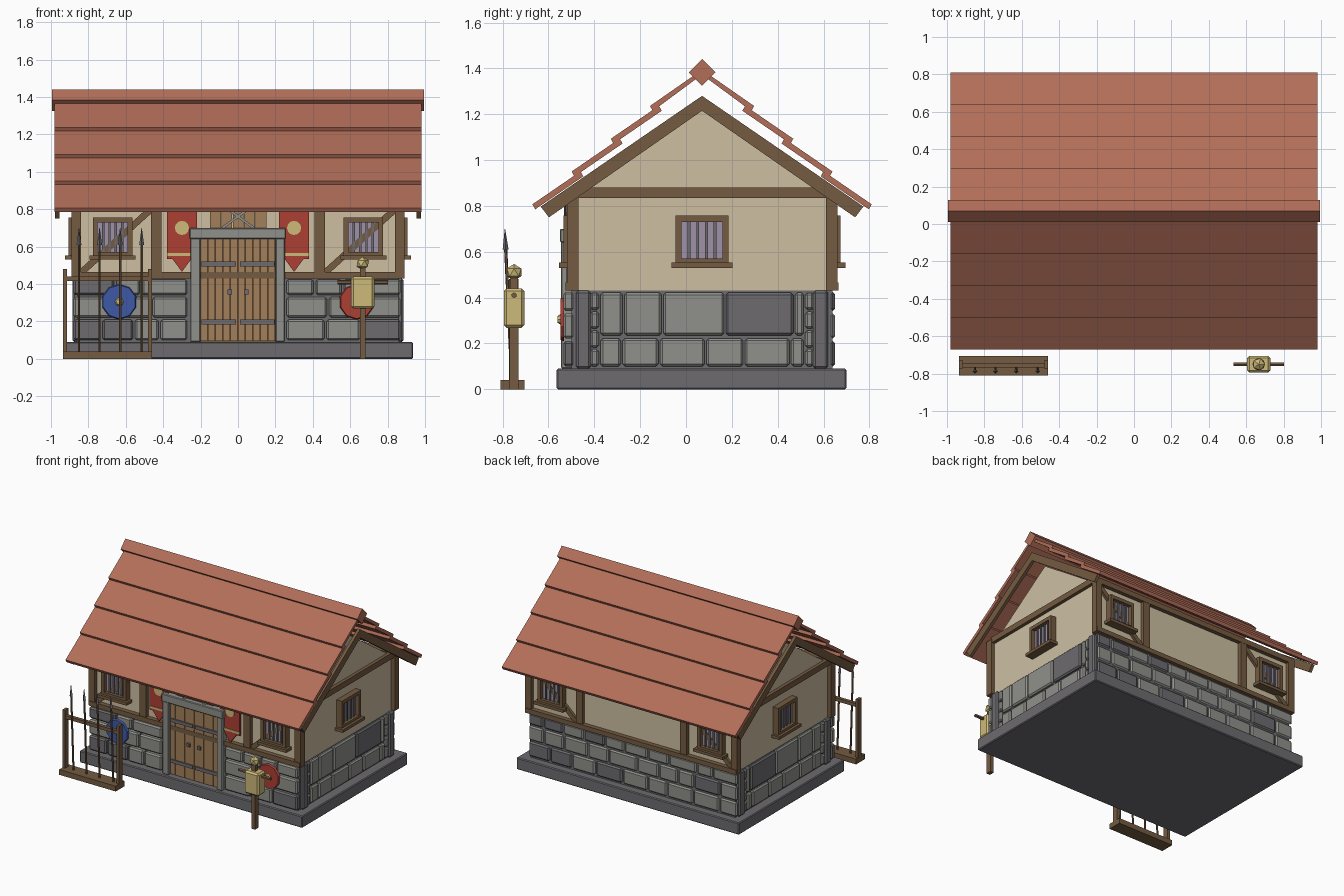
import bpy, bmesh, math, random
from mathutils import Vector, Matrix

if "Cube" in bpy.data.objects:
    bpy.data.objects.remove(bpy.data.objects["Cube"])

random.seed(4)
CY = 0.07  # building centre line in y


def material(name, r, g, b):
    m = bpy.data.materials.new(name)
    lin = [((c / 255 + 0.055) / 1.055) ** 2.4 for c in (r, g, b)]
    m.diffuse_color = (*lin, 1)
    m.use_nodes = True
    m.node_tree.nodes["Principled BSDF"].inputs["Base Color"].default_value = m.diffuse_color
    return m


ROOF = material("roof_tile", 178, 110, 89)
PLASTER = material("plaster", 205, 191, 162)
BEAM = material("beam_wood", 116, 91, 65)
PLANK = material("plank_wood", 164, 127, 90)
STONE = material("light_stone", 144, 144, 139)
DARK = material("dark_stone", 109, 107, 111)
RED = material("red_cloth", 172, 62, 52)
GOLD = material("straw_gold", 206, 186, 122)
BLUE = material("blue_paint", 62, 88, 165)
PANE = material("window_pane", 160, 146, 168)


def finish(name, bm, mat):
    bmesh.ops.recalc_face_normals(bm, faces=bm.faces[:])
    me = bpy.data.meshes.new(name)
    bm.to_mesh(me)
    bm.free()
    me.materials.append(mat)
    ob = bpy.data.objects.new(name, me)
    bpy.context.collection.objects.link(ob)
    return ob


def boxes(name, mat, items, bevel=0):
    """One object made of boxes given as (x0, x1, y0, y1, z0, z1)."""
    bm = bmesh.new()
    for x0, x1, y0, y1, z0, z1 in items:
        m = Matrix.Translation(((x0 + x1) / 2, (y0 + y1) / 2, (z0 + z1) / 2))
        bmesh.ops.create_cube(bm, size=1, matrix=m @ Matrix.Diagonal((abs(x1 - x0), abs(y1 - y0), abs(z1 - z0), 1)))
    if bevel:
        bmesh.ops.bevel(bm, geom=bm.edges[:], offset=bevel, segments=1, affect='EDGES')
    return finish(name, bm, mat)


def bar(name, mat, a, b, side, width, depth):
    """Square bar from a to b; depth along side, width across it."""
    a, b = Vector(a), Vector(b)
    d, s = (b - a).normalized(), Vector(side).normalized()
    rot = Matrix((d, s, d.cross(s))).transposed().to_4x4()
    bm = bmesh.new()
    bmesh.ops.create_cube(bm, size=1, matrix=Matrix.Translation((a + b) / 2) @ rot @
                          Matrix.Diagonal(((b - a).length, depth, width, 1)))
    return finish(name, bm, mat)


def cone(name, mat, a, b, r1, r2, n):
    a, b = Vector(a), Vector(b)
    rot = (b - a).to_track_quat('Z', 'Y').to_matrix().to_4x4()
    bm = bmesh.new()
    bmesh.ops.create_cone(bm, cap_ends=True, segments=n, radius1=r1, radius2=r2, depth=(b - a).length,
                          matrix=Matrix.Translation((a + b) / 2) @ rot)
    return finish(name, bm, mat)


def extrude(name, mat, pts, vec):
    bm = bmesh.new()
    f = bm.faces.new([bm.verts.new(p) for p in pts])
    r = bmesh.ops.extrude_face_region(bm, geom=[f])
    bmesh.ops.translate(bm, vec=vec, verts=[v for v in r["geom"] if isinstance(v, bmesh.types.BMVert)])
    return finish(name, bm, mat)


# Foundation, wall core and plaster body with gables
boxes("foundation", DARK, [(-.935, .935, -.565, .70, 0, .09)], .006)
boxes("wall_core", DARK, [(-.86, .86, -.50, .64, .09, .43)])
prof = [(-.56, .43), (.56, .43), (.56, .83), (0, 1.215), (-.56, .83)]
extrude("plaster_walls", PLASTER, [(-.86, CY + y, z) for y, z in prof], (1.72, 0, 0))

# Stone blocks: three courses front and back
light, dark = [], []
for z0, z1 in ((.10, .21), (.222, .33), (.342, .425)):
    for start, end, y0, y1 in ((-.88, -.26, -.535, -.49), (.26, .88, -.535, -.49), (-.88, .88, .63, .675)):
        x = start
        while x < end - .02:
            w = random.uniform(.13, .24)
            if end - x - w < .09:
                w = end - x
            (dark if random.random() < .18 else light).append((x, x + w - .012, y0, min(y1, .65), z0, z1))
            x += w
# Stone blocks: two courses and cornerstones on each end
upper = (-.377, -.273, -.103, .17, .472, .517)
lower = (-.377, -.28, -.117, .085, .253, .455, .517)
for s in (-1, 1):
    for ys, z0, z1 in ((upper, .235, .422), (lower, .10, .222)):
        for i, (a, b) in enumerate(zip(ys, ys[1:])):
            big_dark = ys is upper and i == 3
            (dark if big_dark else light).append((s * .84, s * .88, a + .004, b - .004, z0, z1))
    for m in (-1, 1):
        y0, y1 = sorted((CY + m * .485, CY + m * .55))
        dark.append((s * .82, s * .885, y0, y1, .09, .43))
        for k in range(4):
            z = .10 + k * .082
            y0, y1 = sorted((CY + m * .45, CY + m * .487))
            light.append((s * .84, s * .88, y0, y1, z, z + .075))
boxes("light_blocks", STONE, light, .010)
boxes("dark_blocks", DARK, dark, .010)

# Timber frame: posts, sills, top plates, braces
frame = []
for s in (-1, 1):
    y0, y1 = sorted((CY + s * .54, CY + s * .59))
    for m in (-1, 1):
        frame.append((m * .84, m * .89, y0, y1, .43, .86))
        frame.append((m * .41, m * .465, y0, y1 - .002, .465, .84))
    a, b = sorted((CY + s * .545, CY + s * .595))
    frame.append((-.885, .885, a, b, .43, .465))
    frame.append((-.885, .885, y0, y1, .82, .86))
    frame.append((s * .85, s * .885, -.48, .62, .835, .88))
    for x in (-.84, .465):
        bar("wall_brace", BEAM, (x, CY + s * .565, .46), (x + .375, CY + s * .565, .80), (0, 1, 0), .035, .03)
boxes("timber_frame", BEAM, frame)


# Windows: built from a centre point, an along-wall axis and an outward axis
def window(name, origin, along, out, w, bars):
    def put(u0, u1, d0, d1, z0, z1):
        p = Vector(origin) + Vector(along) * u0 + Vector(out) * d0
        q = Vector(origin) + Vector(along) * u1 + Vector(out) * d1
        return (min(p.x, q.x), max(p.x, q.x), min(p.y, q.y), max(p.y, q.y), z0, z1)
    boxes(name + "_pane", PANE, [put(-w + .02, w - .02, 0, .015, .56, .74)])
    boxes(name + "_frame", BEAM, [put(-w, -w + .025, 0, .045, .55, .755), put(w - .025, w, 0, .045, .55, .755),
                                  put(-w, w, 0, .045, .73, .757), put(-w, w, 0, .045, .548, .57),
                                  put(-w - .018, w + .018, 0, .065, .53, .552)])
    boxes(name + "_bars", DARK, [put(u - .006, u + .006, .012, .026, .56, .74)
                                 for u in [(i + 1) / (bars + 1) * 2 * (w - .02) - (w - .02) for i in range(bars)]])


for s in (-1, 1):
    window("end_window", (s * .86, CY, 0), (0, 1, 0), (s, 0, 0), .115, 4)
    for x in (-.67, .67):
        window("long_window", (x, CY + s * .56, 0), (1, 0, 0), (0, s, 0), .105, 4)

# Roof: overlapping courses, ridge and barge boards
for s in (-1, 1):
    for i in range(4):
        d, z = .74 - .171 * i, .785 + .143 * i
        pts = [(d - .012, z), (d, z + .022), (d - .21, z + .166), (d - .222, z + .144)]
        if i == 3:
            pts[2:] = [(.02, z + .166), (.02, z + .144)]
        extrude("roof_course", ROOF, [(-.98, CY + s * y, h) for y, h in pts], (1.96, 0, 0))
    board = [(0, 1.28), (.704, .797), (.668, .75), (0, 1.215)]
    for x in (-.978, .955):
        extrude("barge_board", BEAM, [(x, CY + s * y, h) for y, h in board], (.023, 0, 0))
extrude("ridge", ROOF, [(-.995, CY + y, 1.383 + z) for y, z in ((-.058, 0), (0, .058), (.058, 0), (0, -.058))],
        (1.99, 0, 0))

# Door: stone surround, planks, straps and handles
boxes("door_surround", STONE, [(-.255, -.20, -.545, -.48, .09, .65), (.20, .25, -.545, -.48, .09, .65),
                               (-.26, .255, -.55, -.48, .64, .70)], .005)
boxes("door_backing", BEAM, [(-.2, .2, -.51, -.48, .09, .65)])
boxes("door_planks", PLANK, [(-.2 + i * .08 + j * .04, -.2 + i * .08 + j * .04 + .037, -.523, -.505, .095, .645)
                             for i in range(5) for j in (0, 1)])
boxes("door_straps", DARK, [(a, a + .185, -.533, -.52, z, z + .025) for a in (-.195, .01) for z in (.185, .495)])
boxes("door_handles", DARK, [(x - .012, x + .012, -.538, -.52, .345, .37) for x in (-.045, .045)])
boxes("panel_planks", PLANK, [(-.15 + i * .061, -.15 + i * .061 + .058, -.515, -.48, .69, .83) for i in range(5)])
for s in (-1, 1):
    bar("crossed_blade", STONE, (-s * .09, -.525 - s * .003, .695), (s * .08, -.525 - s * .003, .82),
        (0, 1, 0), .014, .008)

# Banners with gold disc, trim and pointed tail
for x in (-.30, .30):
    boxes("banner", RED, [(x - .08, x + .08, -.522, -.508, .535, .83)])
    extrude("banner_tail", RED, [(x - .052, -.522, .536), (x + .052, -.522, .536), (x, -.522, .465)], (0, .012, 0))
    boxes("banner_trim", GOLD, [(x - .08, x + .08, -.527, -.52, .55, .566)])
    cone("banner_disc", GOLD, (x, -.52, .70), (x, -.528, .70), .038, .038, 12)

# Round shields on the front wall
for x, mat in ((-.635, BLUE), (.635, RED)):
    cone("shield", mat, (x, -.532, .305), (x, -.548, .305), .096, .09, 10)
    cone("shield_boss", GOLD, (x, -.545, .305), (x, -.56, .305), .025, .015, 8)

# Spear rack
boxes("rack", BEAM, [(-.935, -.46, -.81, -.705, 0, .04), (-.935, -.913, -.772, -.73, .04, .48),
                     (-.482, -.46, -.772, -.73, .04, .48), (-.935, -.46, -.768, -.742, .415, .44)])
for x in (-.85, -.74, -.63, -.515):
    cone("spear_shaft", BEAM, (x, -.76, .04), (x, -.787, .62), .007, .007, 6)
    cone("spear_tip", DARK, (x, -.787, .61), (x, -.79, .70), .013, .001, 4)

# Training dummy
DX, DY = .667, -.75
boxes("dummy_post", BEAM, [(DX - .015, DX + .015, DY - .02, DY + .02, 0, .28),
                           (DX - .016, DX + .016, DY - .016, DY + .016, .43, .49)])
boxes("dummy_body", GOLD, [(DX - .062, DX + .062, DY - .045, DY + .045, .268, .44)], .012)
cone("dummy_arms", BEAM, (DX - .135, DY, .41), (DX + .135, DY, .41), .012, .012, 6)
bm = bmesh.new()
bmesh.ops.create_icosphere(bm, subdivisions=1, radius=.037, matrix=Matrix.Translation((DX, DY, .51)))
finish("dummy_head", bm, GOLD)
